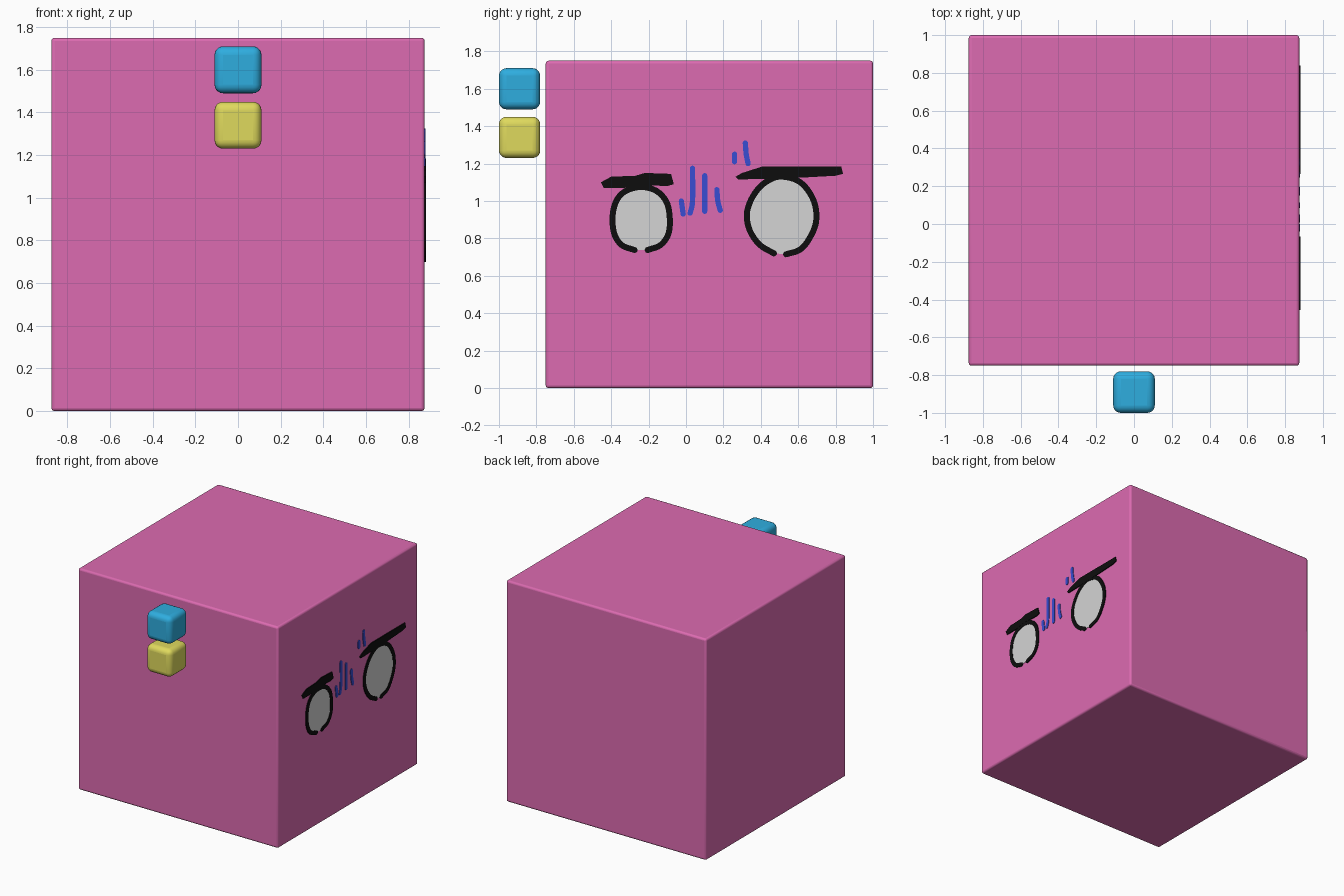
import bpy, bmesh, math
from mathutils import Vector

if "Cube" in bpy.data.objects:
    bpy.data.objects.remove(bpy.data.objects["Cube"])


def material(name, rgb):
    m = bpy.data.materials.new(name)
    m.diffuse_color = (*rgb, 1)
    m.use_nodes = True
    m.node_tree.nodes["Principled BSDF"].inputs["Base Color"].default_value = m.diffuse_color
    return m


PINK = material("pink", (0.72, 0.147, 0.44))
SKY = material("sky blue", (0.028, 0.42, 0.74))
YELLOW = material("yellow", (0.74, 0.70, 0.11))
BLACK = material("black", (0.004, 0.004, 0.004))
GREY = material("pale grey", (0.66, 0.66, 0.66))
BLUE = material("deep blue", (0.04, 0.075, 0.65))
SIDE = 0.875  # x of the painted right face


def rounded_cube(name, centre, size, bevel, segments, mat):
    bpy.ops.mesh.primitive_cube_add(size=size, location=centre)
    ob = bpy.context.object
    ob.name = name
    ob.data.materials.append(mat)
    b = ob.modifiers.new("round", 'BEVEL')
    b.width, b.segments = bevel, segments
    bpy.ops.object.shade_smooth_by_angle(angle=math.radians(40))


def plate(name, verts, faces, lift, mat):
    """Thin plate on the right face, from (y, z) points."""
    me = bpy.data.meshes.new(name)
    me.from_pydata([(SIDE + lift, y, z) for y, z in verts], [], faces)
    me.materials.append(mat)
    bm = bmesh.new()
    bm.from_mesh(me)
    for f in bm.faces:
        f.normal_update()
        if f.normal.x < 0:
            f.normal_flip()
    bm.to_mesh(me)
    bm.free()
    ob = bpy.data.objects.new(name, me)
    bpy.context.collection.objects.link(ob)
    s = ob.modifiers.new("thickness", 'SOLIDIFY')
    s.thickness, s.offset = lift, -1


def smooth_path(pts, steps=4):
    """Catmull-Rom curve through the points."""
    p = [Vector(q) for q in pts]
    p = [2 * p[0] - p[1]] + p + [2 * p[-1] - p[-2]]
    out = []
    for a, b, c, d in zip(p, p[1:], p[2:], p[3:]):
        for i in range(steps):
            t = i / steps
            out.append(0.5 * (2 * b + (c - a) * t + (2 * a - 5 * b + 4 * c - d) * t * t
                              + (3 * b - a - 3 * c + d) * t ** 3))
    return out + [p[-2]]


def stroke(name, pts, width, lift, mat):
    """Brush stroke of even width with rounded ends."""
    path = smooth_path(pts)
    r = width / 2
    rows = []
    for i, p in enumerate(path):
        t = (path[min(i + 1, len(path) - 1)] - path[max(i - 1, 0)]).normalized()
        rows.append((p, t, r))
    p, t, _ = rows[0]
    q, u, _ = rows[-1]
    caps = [math.radians(a) for a in (80, 60, 40, 20)]
    rows = [(p - t * r * math.sin(a), t, r * math.cos(a)) for a in caps] + rows
    rows += [(q + u * r * math.sin(a), u, r * math.cos(a)) for a in reversed(caps)]
    verts = []
    for p, t, w in rows:
        n = Vector((-t.y, t.x))
        verts += [p + n * w, p - n * w]
    faces = [(2 * i, 2 * i + 1, 2 * i + 3, 2 * i + 2) for i in range(len(rows) - 1)]
    plate(name, verts, faces, lift, mat)


def outline(name, pts, lift, mat):
    plate(name, pts, [tuple(range(len(pts)))], lift, mat)


# Body and the two small blocks on the front
rounded_cube("body", (0, 0.125, 0.875), 1.75, 0.015, 3, PINK)
rounded_cube("upper_block", (0, -0.89, 1.60), 0.22, 0.04, 5, SKY)
rounded_cube("lower_block", (0, -0.89, 1.34), 0.22, 0.04, 5, YELLOW)

# Eyes: pale fill with an open hand-drawn rim
eyes = {
    "front_eye": [(-.275, .738), (-.345, .765), (-.385, .83), (-.392, .925), (-.37, 1.005),
                  (-.32, 1.055), (-.24, 1.075), (-.16, 1.055), (-.107, 1.0), (-.088, .925),
                  (-.092, .83), (-.135, .765), (-.205, .738)],
    "rear_eye": [(.47, .72), (.395, .765), (.342, .84), (.325, .925), (.347, 1.005),
                 (.395, 1.075), (.46, 1.12), (.52, 1.13), (.595, 1.11), (.65, 1.06),
                 (.69, .98), (.695, .885), (.66, .80), (.61, .74), (.535, .715)],
}
for name, pts in eyes.items():
    outline(name, smooth_path(pts), 0.003, GREY)
    stroke(name + "_rim", pts, 0.032, 0.006, BLACK)

# Eyebrows
outline("front_brow", [(-.455, 1.10), (-.40, 1.13), (-.27, 1.135), (-.22, 1.15), (-.08, 1.145),
                       (-.065, 1.09), (-.10, 1.08), (-.24, 1.085), (-.33, 1.07), (-.44, 1.07)],
        0.007, BLACK)
outline("rear_brow", [(.265, 1.13), (.30, 1.15), (.41, 1.185), (.50, 1.185), (.83, 1.185),
                      (.84, 1.145), (.80, 1.135), (.62, 1.125), (.48, 1.12), (.28, 1.115)],
        0.007, BLACK)

# Blue marks between the eyes
marks = [
    [(-.025, 1.0), (-.015, .93)],
    [(.035, 1.175), (.035, 1.0), (.022, .935)],
    [(.10, 1.135), (.10, .945)],
    [(.165, 1.06), (.17, 1.0), (.183, .95)],
    [(.26, 1.25), (.26, 1.21)],
    [(.317, 1.31), (.322, 1.25), (.332, 1.20)],
]
for i, pts in enumerate(marks):
    stroke(f"blue_mark_{i + 1}", pts, 0.028, 0.004, BLUE)
